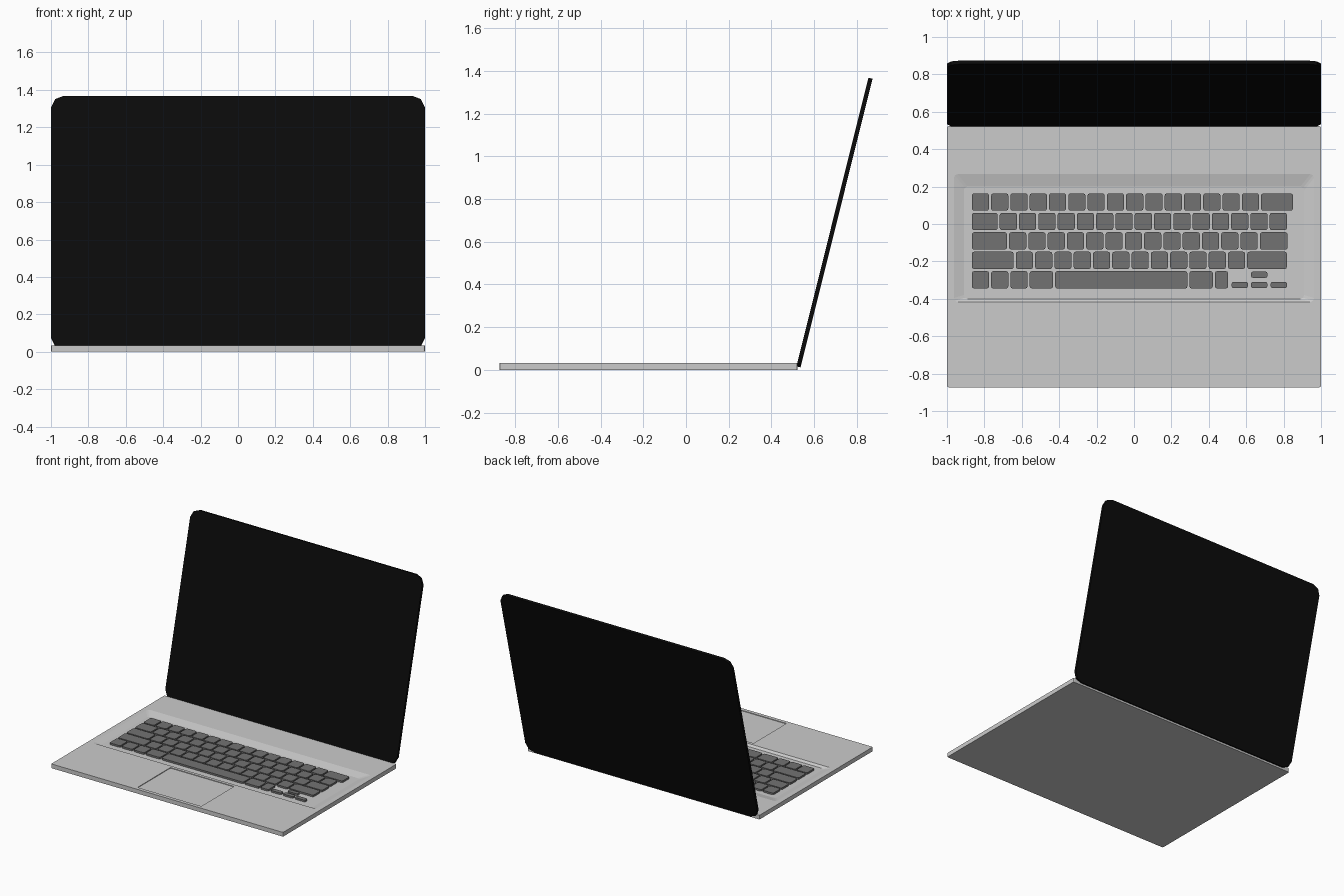
import bpy, bmesh, math

if "Cube" in bpy.data.objects:
    bpy.data.objects.remove(bpy.data.objects["Cube"])


def material(name, v):
    m = bpy.data.materials.new(name)
    m.diffuse_color = (v, v, v, 1)
    m.use_nodes = True
    m.node_tree.nodes["Principled BSDF"].inputs["Base Color"].default_value = m.diffuse_color
    return m


def make_object(name, bm, mat=None):
    bmesh.ops.recalc_face_normals(bm, faces=bm.faces[:])
    me = bpy.data.meshes.new(name)
    bm.to_mesh(me)
    bm.free()
    ob = bpy.data.objects.new(name, me)
    bpy.context.collection.objects.link(ob)
    if mat:
        me.materials.append(mat)
    return ob


def loft(bm, low, high):
    """Closed solid between two matching outlines."""
    a = [bm.verts.new(p) for p in low]
    b = [bm.verts.new(p) for p in high]
    n = len(a)
    bm.faces.new(a[::-1])
    bm.faces.new(b)
    for i in range(n):
        bm.faces.new((a[i], a[(i + 1) % n], b[(i + 1) % n], b[i]))


def rounded(x0, x1, y0, y1, r, seg=2):
    """Outline of a rectangle with rounded corners."""
    pts = []
    corners = ((x1 - r, y1 - r), (x0 + r, y1 - r), (x0 + r, y0 + r), (x1 - r, y0 + r))
    for k, (cx, cy) in enumerate(corners):
        for s in range(seg + 1):
            t = math.pi / 2 * (k + s / seg)
            pts.append((cx + r * math.cos(t), cy + r * math.sin(t)))
    return pts


def at_z(pts, z):
    return [(x, y, z) for x, y in pts]


def cut(target, name, low, high):
    bm = bmesh.new()
    loft(bm, low, high)
    cutter = make_object(name, bm)
    cutter.hide_render = True
    mod = target.modifiers.new(name, 'BOOLEAN')
    mod.object = cutter
    mod.operation = 'DIFFERENCE'
    mod.solver = 'EXACT'
    bpy.context.view_layer.objects.active = target
    bpy.ops.object.modifier_apply(modifier=name)
    bpy.data.objects.remove(cutter)


black = material("black", 0.003)
key_grey = material("key_grey", 0.17)
TOP = 0.033
FLOOR = 0.018

# base slab with sunken keyboard well and touchpad
bm = bmesh.new()
outline = rounded(-1, 1, -0.873, 0.523, 0.008)
loft(bm, at_z(outline, 0), at_z(outline, TOP))
base = make_object("base", bm)
cut(base, "keyboard_well",
    at_z(rounded(-0.91, 0.91, -0.40, 0.20, 0.02), FLOOR),
    at_z(rounded(-0.99, 0.99, -0.424, 0.30, 0.02), TOP + (TOP - FLOOR) * 0.5))
pad = rounded(-0.275, 0.275, -0.845, -0.44, 0.006)
cut(base, "touchpad_well", at_z(pad, TOP - 0.005), at_z(pad, TOP + 0.02))

# keys
bm = bmesh.new()
PITCH, UNIT, GAP, LEFT = 0.1031, 0.092, 0.0111, -0.867


def key(x, w, y, h):
    o = rounded(x, x + w, y, y + h, 0.012)
    loft(bm, at_z(o, FLOOR - 0.002), at_z(o, TOP - 0.001))


rows = [
    [UNIT] * 15 + [0.17],
    [0.138] + [UNIT] * 15,
    [0.188] + [UNIT] * 13 + [0.149],
    [0.224] + [UNIT] * 12 + [0.212],
    [UNIT] * 3 + [0.125, 0.707, 0.125, 0.071],
]
for r, widths in enumerate(rows):
    x = LEFT
    for w in widths:
        key(x, w, 0.071 - r * 0.104, 0.093)
        x += w + GAP
# arrow keys
for x, y in ((0.521, -0.343), (0.625, -0.343), (0.73, -0.343), (0.625, -0.288)):
    key(x, 0.089, y, 0.034)
keys = make_object("keys", bm, key_grey)

# screen lid, tilted back
H, T = 1.393, 0.01
quarter = [(1, 0.065), (0.978, 0.018), (0.932, 0)]
right = quarter[::-1] + [(x, H - z) for x, z in quarter]
shape = right + [(-x, z) for x, z in right[::-1]]
bm = bmesh.new()
loft(bm, [(x, -T, z) for x, z in shape], [(x, T, z) for x, z in shape])
screen = make_object("screen", bm, black)
screen.location = (0, 0.527, 0.014)
screen.rotation_euler = (-math.radians(14), 0, 0)
